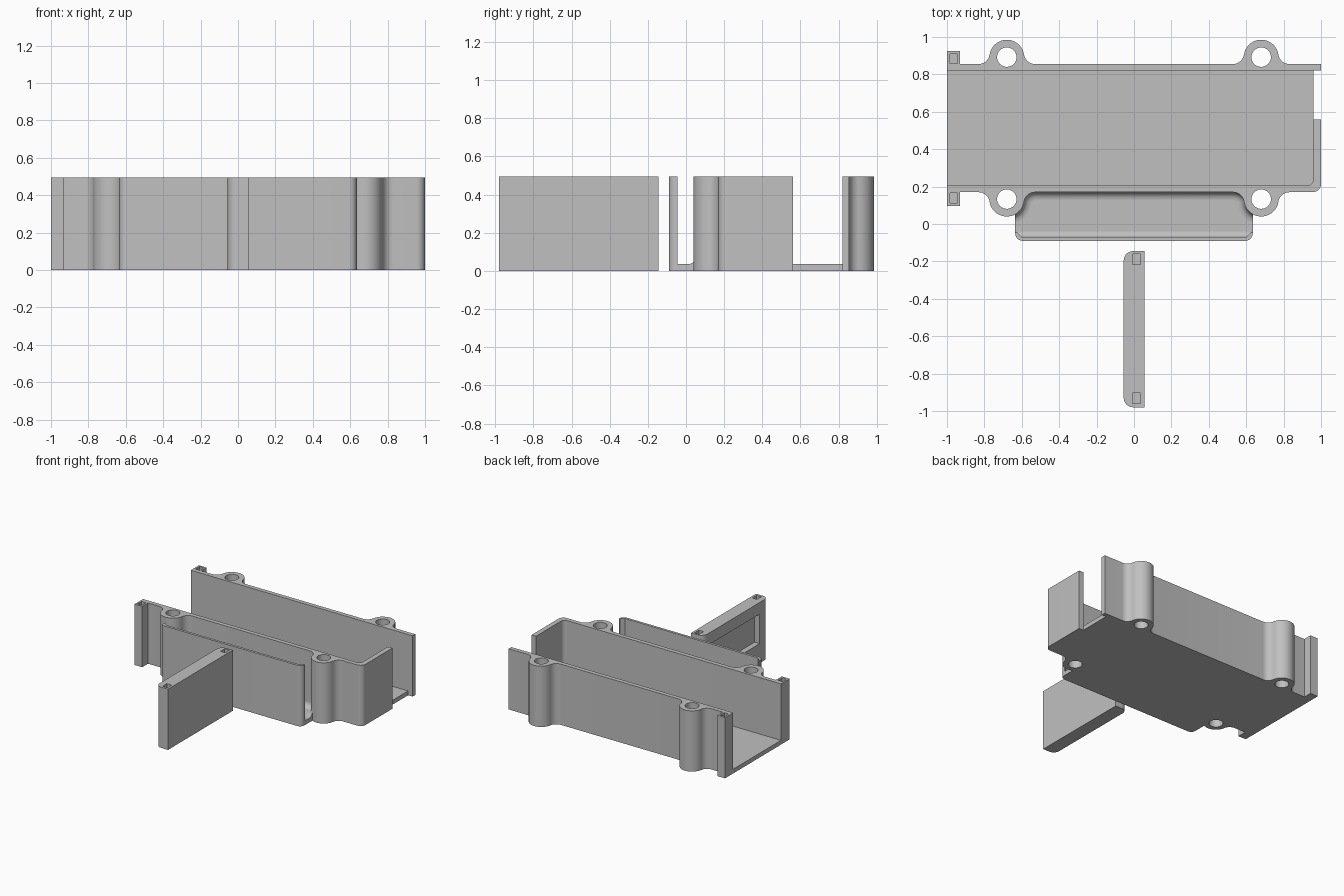
import bpy, bmesh, math
from mathutils import Vector

if "Cube" in bpy.data.objects:
    bpy.data.objects.remove(bpy.data.objects["Cube"])

H, T = 0.495, 0.035            # overall height, floor thickness
XB, R, F, OFF = 0.68, 0.093, 0.06, 0.037   # boss x, radius, blend radius, offset from wall
Y0, Y1 = 0.17, 0.855           # outer faces of the long walls
W = 0.635                      # half width of the front clip

grey = bpy.data.materials.new("plain_grey")
grey.diffuse_color = (0.53, 0.53, 0.53, 1)
grey.use_nodes = True
grey.node_tree.nodes["Principled BSDF"].inputs["Base Color"].default_value = grey.diffuse_color


def finish(name, bm):
    bmesh.ops.recalc_face_normals(bm, faces=bm.faces)
    me = bpy.data.meshes.new(name)
    bm.to_mesh(me)
    bm.free()
    me.materials.append(grey)
    ob = bpy.data.objects.new(name, me)
    bpy.context.collection.objects.link(ob)
    return ob


def prism(name, pts, lo, hi, axis='Z'):
    """Extrude a closed outline along z, or a (y, z) outline along x."""
    bm = bmesh.new()
    put = (lambda p, h: (p[0], p[1], h)) if axis == 'Z' else (lambda p, h: (h, p[0], p[1]))
    a = [bm.verts.new(put(p, lo)) for p in pts]
    b = [bm.verts.new(put(p, hi)) for p in pts]
    bm.faces.new(a)
    bm.faces.new(b)
    for i in range(len(pts)):
        j = (i + 1) % len(pts)
        bm.faces.new((a[i], a[j], b[j], b[i]))
    return finish(name, bm)


def arc(cx, cy, r, a0, a1, n=10):
    return [(cx + r * math.cos(a0 + (a1 - a0) * i / n),
             cy + r * math.sin(a0 + (a1 - a0) * i / n)) for i in range(n + 1)]


def rect(x0, x1, y0, y1):
    return [(x0, y0), (x1, y0), (x1, y1), (x0, y1)]


def boss(cx, wall_y, s):
    """Screw boss outline blended into a wall, listed from left to right."""
    dx = math.sqrt((R + F) ** 2 - (F - OFF) ** 2)
    a = math.atan2(OFF - F, dx)
    p = arc(-dx, F, F, -math.pi / 2, a)
    p += arc(0, OFF, R, math.pi + a, -a, 24)[1:]
    p += arc(dx, F, F, math.pi - a, 1.5 * math.pi)[1:]
    return [(cx + x, wall_y + s * y) for x, y in p]


def boolean(ob, other, op):
    m = ob.modifiers.new(op.lower(), 'BOOLEAN')
    m.operation, m.object, m.solver = op, other, 'EXACT'
    bpy.context.view_layer.objects.active = ob
    bpy.ops.object.modifier_apply(modifier=m.name)
    bpy.data.objects.remove(other)


def cut(ob, pts, lo, hi, axis='Z'):
    boolean(ob, prism("cutter", pts, lo, hi, axis), 'DIFFERENCE')


# Front wall with corner post, two bosses and the return wall on the right
front_path = boss(-XB, Y0, -1) + boss(XB, Y0, -1)
front = [(-1, 0.095), (-0.93, 0.095), (-0.93, Y0)] + front_path
front += arc(0.955, Y0 + 0.045, 0.045, -math.pi / 2, 0, 8) + [(1, 0.56), (0.96, 0.56)]
front += arc(0.925, 0.24, 0.035, 0, -math.pi / 2, 8) + [(-1, 0.205)]
front_wall = prism("front_wall", front, 0, H)

# Back wall with matching post and bosses
back = [(1, 0.82), (1, Y1)] + boss(XB, Y1, 1)[::-1] + boss(-XB, Y1, 1)[::-1]
back += [(-0.93, Y1), (-0.93, 0.925), (-1, 0.925), (-1, 0.82)]
back_wall = prism("back_wall", back, 0, H)

# Screw holes right through the bosses, small sockets in the post tops
for wall, y, s0, s1 in ((front_wall, Y0 - OFF, 0.112, 0.165), (back_wall, Y1 + OFF, 0.857, 0.91)):
    for x in (-XB, XB):
        cut(wall, arc(x, y, 0.052, 0, 2 * math.pi, 32)[:-1], -0.1, H + 0.1)
    cut(wall, rect(-0.985, -0.945, s0, s1), H - 0.1, H + 0.1)

# Floor between the walls
prism("floor", rect(-1, 0.96, 0.205, 0.82), 0, T)

# Clip base that joins the front wall to the clip panel
c = 0.04
clip_edge = (arc(-W + c, -0.09 + c, c, math.pi, 1.5 * math.pi, 8)
             + arc(W - c, -0.09 + c, c, 1.5 * math.pi, 2 * math.pi, 8))
clip_base = prism("clip_base", clip_edge + [(W, Y0 + 0.02), (-W, Y0 + 0.02)], 0, T)
for x in (-XB, XB):
    cut(clip_base, arc(x, Y0 - OFF, 0.06, 0, 2 * math.pi, 32)[:-1], -0.1, 0.2)

# Thin upright clip panel with angled end lips
prism("clip_panel", clip_edge + [(W, -0.045), (W - 0.01, -0.045), (W - 0.035, -0.07),
                                 (-W + 0.035, -0.07), (-W + 0.01, -0.045), (-W, -0.045)], 0, H)

# Concave blend at the foot of the panel
r = 0.03
foot = [(-0.075, 0.02)] + [(-0.075, T + r)]
foot += arc(-0.07 + r, T + r, r, math.pi, 1.5 * math.pi, 5) + [(-0.07 + r, 0.02)]
prism("panel_foot_blend", foot, -W + 0.015, W - 0.015, 'X')

# Concave blend sweeping round the bosses at the foot of the front wall
r = 0.04
section = [(r, 0.02), (-0.01, 0.02), (-0.01, T + r)]
section += arc(r, T + r, r, math.pi, 1.5 * math.pi, 5)
path = [Vector(p) for p in front_path if abs(p[0]) < XB + 0.01]
bm = bmesh.new()
rings = []
for i, p in enumerate(path):
    t = (path[min(i + 1, len(path) - 1)] - path[max(i - 1, 0)]).normalized()
    n = Vector((t.y, -t.x))
    rings.append([bm.verts.new((*(p + n * d), z)) for d, z in section])
for a, b in zip(rings, rings[1:]):
    for i in range(len(section)):
        j = (i + 1) % len(section)
        bm.faces.new((a[i], a[j], b[j], b[i]))
for side in (-1, 1):
    res = bmesh.ops.bisect_plane(bm, geom=bm.verts[:] + bm.edges[:] + bm.faces[:],
                                 plane_co=(side * W, 0, 0), plane_no=(side, 0, 0), clear_outer=True)
    edges = [e for e in res['geom_cut'] if isinstance(e, bmesh.types.BMEdge)]
    bmesh.ops.holes_fill(bm, edges=edges)
finish("wall_foot_blend", bm)

# Loose end cap: rounded on the outer side, sockets on top, recessed window
c = 0.05
cap = (arc(-0.055 + c, -0.145 - c, c, math.pi / 2, math.pi, 8)
       + arc(-0.055 + c, -0.98 + c, c, math.pi, 1.5 * math.pi, 8) + [(0.055, -0.98), (0.055, -0.145)])
end_cap = prism("end_cap", cap, 0, H)
for y in (-0.188, -0.932):
    cut(end_cap, rect(-0.008, 0.036, y - 0.028, y + 0.028), H - 0.1, H + 0.1)
cut(end_cap, rect(-0.87, -0.255, 0.16, 0.4), -0.2, -0.01, 'X')

# Smooth the curved faces, keep the corners sharp
for ob in bpy.context.scene.objects:
    ob.select_set(True)
    bpy.context.view_layer.objects.active = ob
bpy.ops.object.shade_smooth_by_angle(angle=math.radians(30))
